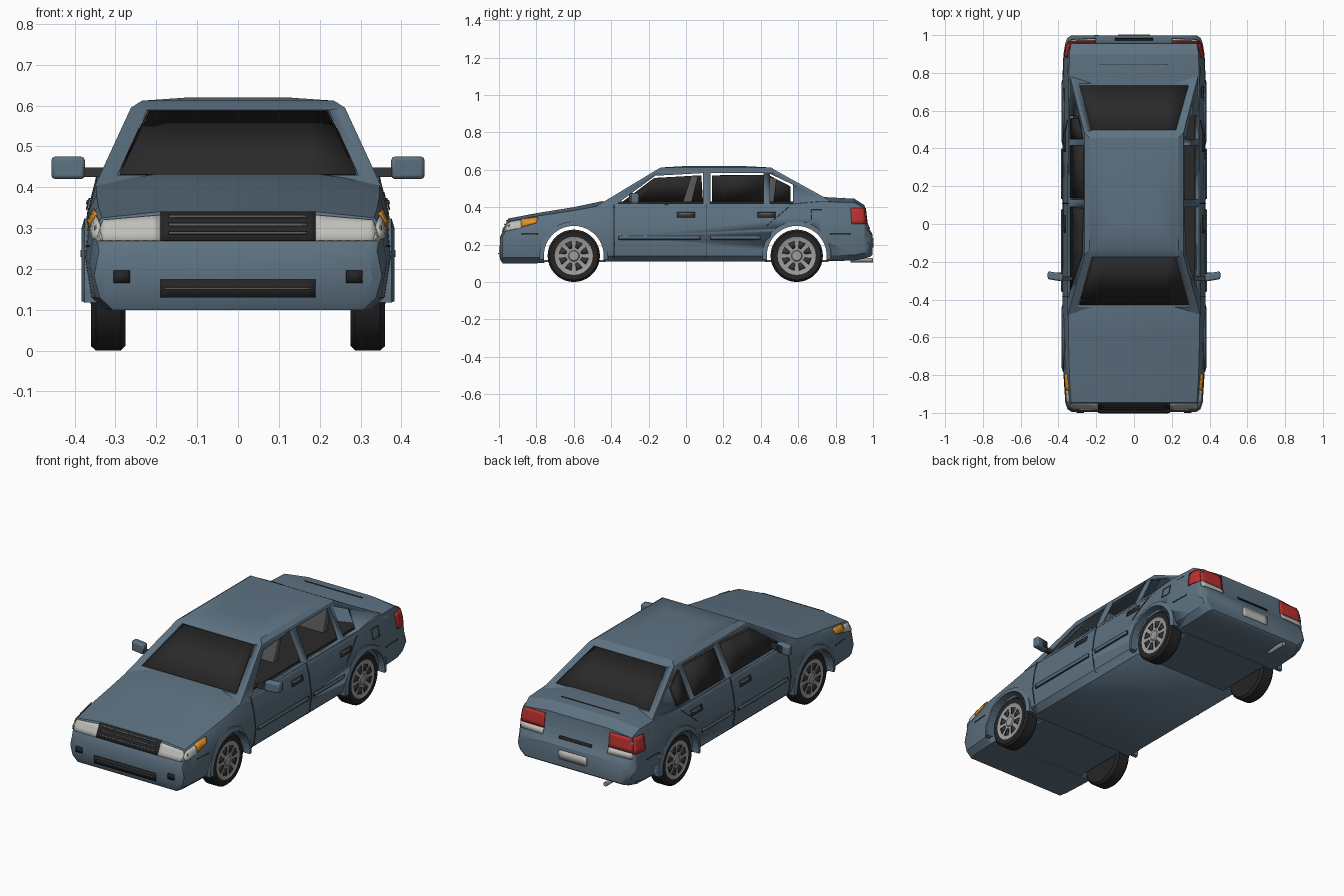
import bpy, bmesh, math
from mathutils import Vector
from mathutils.bvhtree import BVHTree

if "Cube" in bpy.data.objects:
    bpy.data.objects.remove(bpy.data.objects["Cube"])


def material(name, r, g, b):
    m = bpy.data.materials.new(name)
    m.diffuse_color = (r, g, b, 1)
    m.use_nodes = True
    m.node_tree.nodes["Principled BSDF"].inputs["Base Color"].default_value = m.diffuse_color
    return m


PAINT = material("blue_grey_paint", .11, .168, .222)
GLASS = material("dark_glass", .023, .023, .023)
BLACK = material("black_rubber", .018, .018, .018)
TRIM = material("dark_trim", .035, .037, .04)
SEAT = material("grey_fabric", .1, .1, .1)
SILVER = material("silver", .34, .34, .33)
LAMP = material("pale_lamp", .52, .52, .49)
RED = material("red_lamp", .5, .03, .03)
AMBER = material("amber_lamp", .72, .28, .02)


def finish(name, bm, mat, mirror=False, bevel=0, solid=0):
    bmesh.ops.recalc_face_normals(bm, faces=bm.faces)
    me = bpy.data.meshes.new(name)
    bm.to_mesh(me)
    bm.free()
    me.materials.append(mat)
    me.shade_smooth()
    me.set_sharp_from_angle(angle=math.radians(28))
    ob = bpy.data.objects.new(name, me)
    bpy.context.collection.objects.link(ob)
    if bevel:
        b = ob.modifiers.new("bevel", 'BEVEL')
        b.width, b.segments = bevel, 2
    if solid:
        s = ob.modifiers.new("solid", 'SOLIDIFY')
        s.thickness, s.offset = solid, 0
    if mirror:
        ob.modifiers.new("mirror", 'MIRROR')
    return ob


def loft(name, rings, mat, **kw):
    bm = bmesh.new()
    rows = [[bm.verts.new(p) for p in ring] for ring in rings]
    n = len(rows[0])
    for a, b in zip(rows, rows[1:]):
        for i in range(n):
            j = (i + 1) % n
            bm.faces.new((a[i], a[j], b[j], b[i]))
    bm.faces.new(rows[0])
    bm.faces.new(rows[-1])
    return finish(name, bm, mat, **kw)


def prism(name, pts, axis, a, b, mat, **kw):
    """Polygon extruded along x (points are y,z) or along y (points are x,z)."""
    place = (lambda t, u, v: (t, u, v)) if axis == 'x' else (lambda t, u, v: (u, t, v))
    return loft(name, [[place(t, u, v) for u, v in pts] for t in (a, b)], mat, **kw)


def rect(u0, u1, v0, v1):
    return [(u0, v0), (u1, v0), (u1, v1), (u0, v1)]


def box(name, x0, x1, y0, y1, z0, z1, mat, **kw):
    return prism(name, rect(y0, y1, z0, z1), 'x', x0, x1, mat, **kw)


def cut(ob, cutter):
    m = ob.modifiers.new("cut", 'BOOLEAN')
    m.operation, m.solver, m.object = 'DIFFERENCE', 'EXACT', cutter
    bpy.context.view_layer.objects.active = ob
    bpy.ops.object.modifier_apply(modifier=m.name)
    bpy.data.objects.remove(cutter)


def tree_of(ob):
    return BVHTree.FromPolygons([v.co for v in ob.data.vertices], [tuple(p.vertices) for p in ob.data.polygons])


VIEWS = {'front': (Vector((0, 1, 0)), lambda u, v: Vector((u, -3, v))),
         'rear': (Vector((0, -1, 0)), lambda u, v: Vector((u, 3, v))),
         'side': (Vector((-1, 0, 0)), lambda u, v: Vector((3, u, v))),
         'left': (Vector((1, 0, 0)), lambda u, v: Vector((-3, u, v))),
         'top': (Vector((0, 0, -1)), lambda u, v: Vector((u, v, 3)))}


def plate(name, pts, view, mat, tree, lift=.003, mirror=False, step=.02):
    """Thin panel draped over a surface from one direction."""
    bm = bmesh.new()
    bm.faces.new([bm.verts.new((u, v, 0)) for u, v in pts])
    for k in (0, 1):
        lo, hi = min(p[k] for p in pts), max(p[k] for p in pts)
        n = max(1, int((hi - lo) / step))
        for i in range(1, n):
            co, no = [0, 0, 0], [0, 0, 0]
            co[k], no[k] = lo + (hi - lo) * i / n, 1
            bmesh.ops.bisect_plane(bm, geom=bm.verts[:] + bm.edges[:] + bm.faces[:], plane_co=co, plane_no=no)
    d, start = VIEWS[view]
    for v in bm.verts:
        o = start(v.co.x, v.co.y)
        hit, n, _, _ = tree.ray_cast(o, d)
        if hit is None:
            hit, n, _, _ = tree.find_nearest(o + d * 2.05)
        v.co = hit + n * (lift if n.dot(d) < 0 else -lift)
    return finish(name, bm, mat, mirror=mirror, solid=.004)


def lathe(name, profile, y, z, mat):
    """Turn an (x, radius) profile about the axle."""
    n = 36
    ring = lambda x, r: [(x, y + r * math.cos(2 * math.pi * i / n), z + r * math.sin(2 * math.pi * i / n)) for i in range(n)]
    return loft(name, [ring(x, max(r, .002)) for x, r in profile], mat, mirror=True)


# Lower body: stations of y, width factor, bottom, shoulder and top heights
stations = [(-.995, .87, .12, .235, .24), (-.98, .93, .10, .265, .27), (-.945, .96, .10, .325, .34),
            (-.80, .985, .10, .352, .368), (-.60, 1, .105, .382, .40), (-.45, 1, .11, .41, .432),
            (-.38, 1, .11, .412, .425), (.55, 1, .11, .415, .425), (.72, 1, .11, .43, .455),
            (.90, .985, .115, .425, .445), (.955, .96, .125, .395, .41), (.968, .95, .13, .29, .30),
            (.985, .93, .135, .265, .275), (.997, .88, .145, .25, .255)]


def section(y, w, zb, zs, zt):
    half = [(.33, zb), (.364, zb + .03), (.379, min(.24, zb + .5 * (zs - zb))),
            (.366, min(.34, zs - .02)), (.347, zs), (.20, zt)]
    right = [(x * w, y, z) for x, z in half]
    return right + [(-x, y, z) for x, y, z in reversed(right)]


body = loft("body", [section(*s) for s in stations], PAINT)
skin = tree_of(body)

# Cabin shell with window openings
quad = lambda z, y0, y1, w: [(-w, y0, z), (w, y0, z), (w, y1, z), (-w, y1, z)]
cabin = loft("cabin", [quad(.40, -.488, .835, .352), quad(.595, -.165, .482, .262),
                       quad(.612, -.135, .455, .235), quad(.62, 0, .30, .12)], PAINT)
shell = tree_of(cabin)
cut(cabin, loft("hollow", [quad(.38, -.48, .84, .343), quad(.588, -.14, .455, .247)], PAINT))
front_win = [(-.365, .42), (-.165, .568), (.09, .582), (.09, .42)]
mid_win = [(.13, .42), (.13, .582), (.415, .582), (.415, .42)]
rear_win = [(.45, .42), (.45, .578), (.572, .52), (.572, .42)]
for w in (front_win, mid_win, rear_win):
    cut(cabin, prism("opening", w, 'x', -1, 1, PAINT))
cut(cabin, prism("opening", [(-.295, .43), (.295, .43), (.222, .589), (-.222, .589)], 'y', -.7, 0, PAINT))
cut(cabin, prism("opening", [(-.292, .45), (.292, .45), (.222, .587), (-.222, .587)], 'y', .3, .95, PAINT))

# Glass
plate("windscreen", [(-.289, .435), (.289, .435), (.216, .589), (-.216, .589)], 'front', GLASS, shell, -.004, step=.1)
plate("rear_screen", [(-.286, .455), (.286, .455), (.222, .588), (-.222, .588)], 'rear', GLASS, shell, -.004, step=.1)
plate("front_door_glass", [(-.36, .415), (-.17, .558), (.082, .572), (.092, .415)], 'left', GLASS, shell, -.006, step=.1)
plate("rear_door_glass", [(.138, .415), (.138, .572), (.415, .574), (.417, .415)], 'left', GLASS, shell, -.006, step=.1)
plate("quarter_glass", [(.448, .415), (.448, .57), (.558, .513), (.558, .415)], 'left', GLASS, shell, -.006, step=.1)

# Interior
box("cabin_floor", -.322, .322, -.41, .66, .40, .43, GLASS)
prism("front_seat", [(-.02, .42), (.03, .42), (.065, .565), (.03, .57)], 'x', .08, .23, SEAT, mirror=True, bevel=.006)
prism("rear_seat", [(.42, .42), (.47, .42), (.485, .55), (.45, .56)], 'x', .08, .23, SEAT, mirror=True, bevel=.006)

# Wheel wells, arches and wheels
for tag, y in (("front", -.60), ("rear", .592)):
    arc = lambda r, a0, a1, n: [(y + r * math.cos(a0 + (a1 - a0) * i / n), .14 + r * math.sin(a0 + (a1 - a0) * i / n))
                                for i in range(n + 1)]
    cut(body, prism("well", arc(.162, 0, 2 * math.pi * 35 / 36, 35), 'x', -1, 1, PAINT))
    box(tag + "_floor_pan", -.265, .265, y - .17, y + .17, .108, .118, PAINT)
    bm = bmesh.new()
    outer, inner = arc(.184, -.12, math.pi + .12, 20), arc(.160, -.12, math.pi + .12, 20)
    for i in range(20):
        f = [outer[i], outer[i + 1], inner[i + 1], inner[i]]
        a = [bm.verts.new((.345, u, v)) for u, v in f]
        b = [bm.verts.new((.376 if k < 2 else .383, *p)) for k, p in enumerate(f)]
        for k in range(4):
            bm.faces.new((a[k], a[k - 1], b[k - 1], b[k]))
        bm.faces.new(b)
    bmesh.ops.remove_doubles(bm, verts=bm.verts, dist=.0005)
    finish(tag + "_arch", bm, PAINT, mirror=True)
    lathe(tag + "_tyre", [(.282, 0), (.278, .09), (.275, .128), (.287, .14), (.348, .14), (.36, .129),
                          (.358, .102), (.345, .098), (.335, .0)], y, .14, BLACK)
    lathe(tag + "_rim", [(.33, .102), (.358, .102), (.353, .09), (.356, .03), (.361, .025), (.361, 0)], y, .14, SILVER)
    bm = bmesh.new()
    for i in range(8):
        a = math.pi * (i + .5) / 4
        bm.faces.new([bm.verts.new((.3575, y + r * math.cos(a + t), .14 + r * math.sin(a + t)))
                      for r, t in ((.042, -.17), (.08, -.24), (.08, .24), (.042, .17))])
    finish(tag + "_rim_slots", bm, TRIM, mirror=True, solid=.003)

# Front end
plate("grille", rect(-.19, .19, .268, .338), 'front', BLACK, skin)
for z in (.285, .305, .325):
    plate("grille_bar", rect(-.17, .17, z - .003, z + .003), 'front', SEAT, skin, .007)
plate("headlamp", [(.19, .268), (.345, .268), (.33, .318), (.19, .33)], 'front', LAMP, skin, mirror=True)
plate("headlamp_side", [(-.975, .268), (-.87, .293), (-.87, .33), (-.945, .318)], 'side', LAMP, skin, mirror=True)
plate("indicator", [(-.88, .292), (-.80, .315), (-.79, .345), (-.88, .333)], 'side', AMBER, skin, .005, mirror=True)
plate("lower_intake", rect(-.19, .19, .13, .174), 'front', BLACK, skin)
plate("intake_bar", rect(-.18, .18, .149, .155), 'front', SEAT, skin, .007)
plate("fog_lamp", rect(.265, .305, .165, .196), 'front', BLACK, skin, mirror=True)

# Rear end
plate("tail_lamp", rect(.20, .345, .315, .395), 'rear', RED, skin, mirror=True)
plate("tail_lamp_side", [(.885, .31), (.962, .31), (.95, .395), (.88, .395)], 'side', RED, skin, mirror=True)
plate("reverse_lamp", rect(.20, .345, .282, .315), 'rear', LAMP, skin, mirror=True)
plate("number_plate", rect(-.085, .085, .185, .235), 'rear', LAMP, skin)
plate("boot_handle", rect(-.10, .10, .285, .298), 'rear', BLACK, skin, .005)
plate("boot_seam", rect(-.18, .18, .844, .848), 'top', TRIM, skin, .001)
lathe_pipe = prism("exhaust", [(-.20 + .012 * math.cos(t * math.pi / 6), .117 + .012 * math.sin(t * math.pi / 6))
                               for t in range(12)], 'y', .88, 1.0, SILVER)

# Door seams, mouldings, handles and fuel flap
for y in (-.385, .108):
    plate("door_seam", rect(y - .002, y + .002, .13, .41), 'side', TRIM, skin, .001, mirror=True)
plate("rear_door_seam", [(.43, .30), (.434, .30), (.55, .40), (.546, .40)], 'side', TRIM, skin, .001, mirror=True)
for y0, y1 in ((-.36, .08), (.13, .40)):
    plate("moulding_shadow", rect(y0, y1, .226, .246), 'side', TRIM, skin, .002, mirror=True)
    plate("moulding", rect(y0 + .003, y1 - .003, .230, .246), 'side', PAINT, skin, .006, mirror=True)
for y0, y1 in ((-.88, -.79), (.77, .88)):
    plate("bumper_line", rect(y0, y1, .254, .258), 'side', TRIM, skin, .001, mirror=True)
for y in (0, .43):
    plate("door_handle", rect(y - .048, y + .048, .343, .372), 'side', TRIM, skin, .006, mirror=True)
    plate("handle_grip", rect(y - .035, y + .035, .356, .366), 'side', SEAT, skin, .009, mirror=True)
for r in (rect(.668, .728, .333, .335), rect(.668, .728, .386, .388), rect(.668, .67, .333, .388), rect(.726, .728, .333, .388)):
    plate("fuel_flap_seam", r, 'side', TRIM, skin, .001)

# Door mirrors
box("mirror_arm", .325, .39, -.30, -.278, .425, .448, TRIM, mirror=True)
loft("mirror_housing", [[(x, y + dy, z) for y, z in rect(-.03, .012, .42, .475)]
                        for x, dy in ((.375, -.275), (.457, -.262))], PAINT, mirror=True, bevel=.009)
prism("mirror_glass", rect(.387, .447, .428, .467), 'y', -.262, -.256, GLASS, mirror=True)
